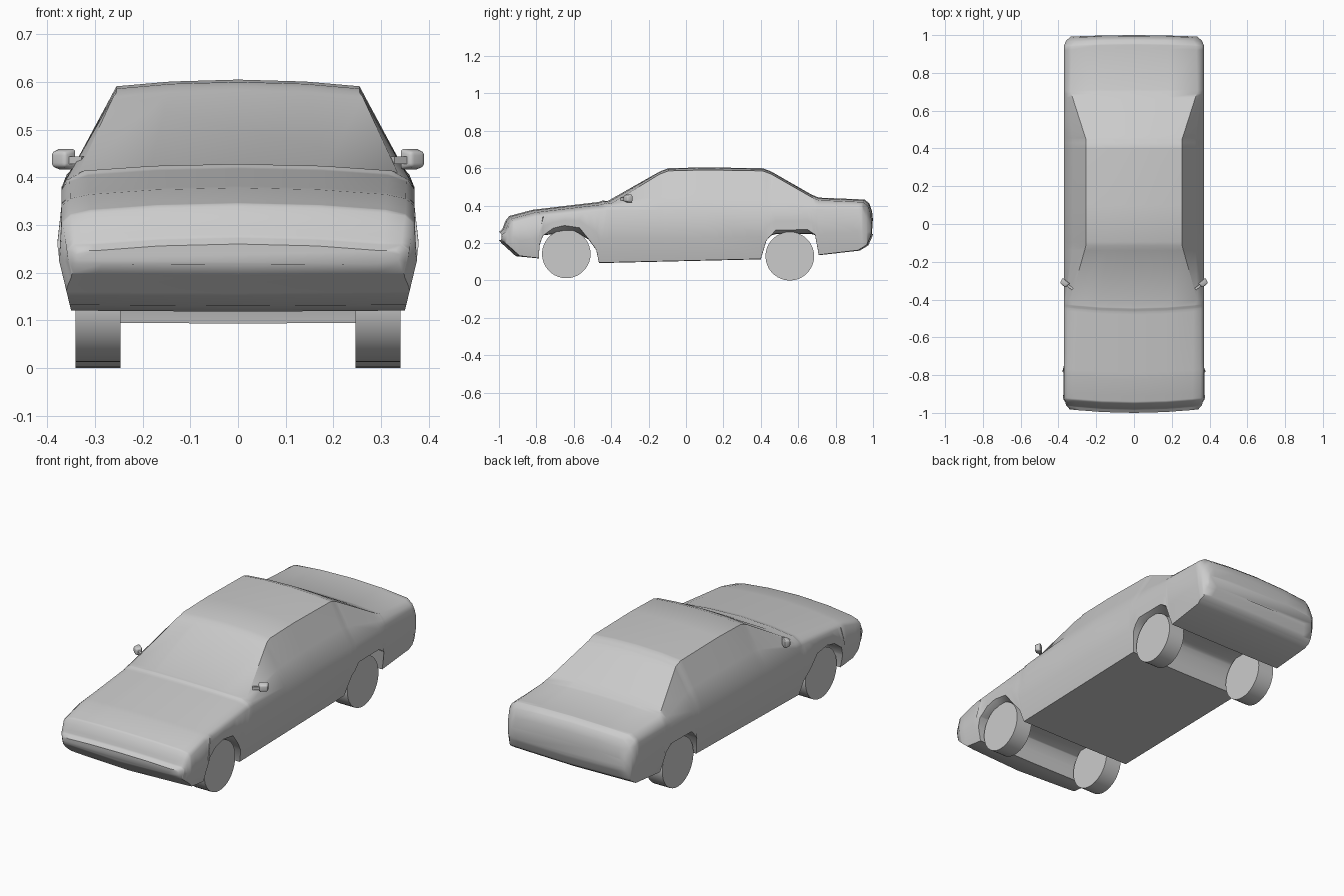
import bpy, bmesh, math
from mathutils import Matrix, Vector

if "Cube" in bpy.data.objects:
    bpy.data.objects.remove(bpy.data.objects["Cube"])

# Body profiles as (y, value) polylines
TOP = [(-1, .26), (-.982, .275), (-.965, .32), (-.945, .345), (-.82, .378), (-.465, .42),
       (-.445, .428), (-.42, .424), (-.14, .583), (-.095, .6), (.1, .605), (.41, .6),
       (.455, .583), (.67, .46), (.71, .443), (.955, .433), (.98, .412), (.995, .37), (1, .32)]
BOTTOM = [(-1, .218), (-.985, .2), (-.91, .132), (-.787, .12), (-.783, .19), (-.765, .24),
          (-.71, .28), (-.65, .294), (-.57, .282), (-.52, .22), (-.48, .165), (-.465, .095),
          (.4, .115), (.43, .215), (.48, .27), (.65, .272), (.69, .245), (.71, .137),
          (.93, .162), (.975, .19), (.995, .235), (1, .255)]
BELT = [(-1, .238), (-.98, .25), (-.95, .305), (-.82, .34), (-.45, .375), (.95, .38), (1, .29)]
WIDTH = [(-1, .34), (-.98, .36), (-.94, .37), (.955, .37), (.98, .36), (1, .335)]
TOP_WIDTH = [(-1, .3), (-.95, .31), (-.46, .315), (-.42, .335), (-.115, .255),
             (.45, .255), (.7, .335), (.95, .33), (1, .3)]
FLARE = [(-.975, 0), (-.95, .009), (-.78, .009), (-.76, 0)]


def at(profile, y):
    """Linear lookup in a profile."""
    if y <= profile[0][0]:
        return profile[0][1]
    for (a, va), (b, vb) in zip(profile, profile[1:]):
        if y <= b:
            return va + (vb - va) * (y - a) / (b - a)
    return profile[-1][1]


def half_section(y):
    top, bot = at(TOP, y), at(BOTTOM, y)
    w, wt = at(WIDTH, y), at(TOP_WIDTH, y)
    belt = min(at(BELT, y), top - .02)
    edge = top - .014
    mid = .45 * belt + .55 * bot
    flare = at(FLARE, y)
    tuck = lambda z: w + flare - max(0, .24 - z) * .24
    bulge = .012 * max(0, 1 - (edge - belt) / .12)
    inner = min(bot, .25)
    pts = [(0, top), (wt * .55, top - .004), (wt, edge),
           (wt + (w - wt) * .6 + bulge * .6, edge + (belt - edge) * .6 + bulge * .6),
           (w, belt), (tuck(mid), mid), (tuck(bot), bot),
           (tuck(bot) - .05, inner), (0, inner - .002)]
    out = []
    for i, (x, z) in enumerate(pts):
        bow = 0
        if y < -.85 or (y < -.4 and i < 5):
            bow = .022
        elif y > .85:
            bow = -.01
        out.append(Vector((x, y + bow * (x / .37) ** 2, z)))
    return out


def make_object(name, bm, angle=50):
    bmesh.ops.recalc_face_normals(bm, faces=bm.faces)
    me = bpy.data.meshes.new(name)
    bm.to_mesh(me)
    bm.free()
    ob = bpy.data.objects.new(name, me)
    bpy.context.collection.objects.link(ob)
    bpy.ops.object.select_all(action='DESELECT')
    ob.select_set(True)
    bpy.context.view_layer.objects.active = ob
    bpy.ops.object.shade_smooth_by_angle(angle=math.radians(angle))
    return ob


# Car body: sections lofted from nose to tail
bm = bmesh.new()
stations = sorted({y for p in (TOP, BOTTOM, BELT, WIDTH, TOP_WIDTH, FLARE) for y, _ in p})
rings = []
for y in stations:
    half = half_section(y)
    mirrored = [Vector((-p.x, p.y, p.z)) for p in half[-2:0:-1]]
    rings.append([bm.verts.new(p) for p in half + mirrored])
n = len(rings[0])
for a, b in zip(rings, rings[1:]):
    for i in range(n):
        bm.faces.new((a[i], a[(i + 1) % n], b[(i + 1) % n], b[i]))
bm.faces.new(rings[0])
bm.faces.new(rings[-1])
make_object("car_body", bm)

# Wheels
for label, y, z in (("front", -.64, .142), ("rear", .555, .13)):
    for side, s in (("right", 1), ("left", -1)):
        bm = bmesh.new()
        bmesh.ops.create_cone(bm, cap_ends=True, segments=36, radius1=.13, radius2=.13, depth=.094,
                              matrix=Matrix.Translation((s * .294, y, z)) @ Matrix.Rotation(math.pi / 2, 4, 'Y'))
        make_object(f"{label}_wheel_{side}", bm, 30)

# Door mirrors: rounded housing on a short stalk
for side, s in (("right", 1), ("left", -1)):
    bm = bmesh.new()
    bmesh.ops.create_cube(bm, size=1)
    for v in bm.verts:
        if v.co.y < 0:
            v.co.x *= .75
            v.co.z *= .7
    bmesh.ops.bevel(bm, geom=bm.edges[:], offset=.18, segments=3, profile=.5, affect='EDGES')
    turn = Matrix.Rotation(s * math.radians(38), 4, 'Z')
    bmesh.ops.transform(bm, verts=bm.verts, matrix=Matrix.Translation((s * .368, -.312, .438))
                        @ turn @ Matrix.Diagonal((.05, .032, .046, 1)))
    bmesh.ops.create_cube(bm, size=1, matrix=Matrix.Translation((s * .341, -.332, .436))
                          @ turn @ Matrix.Diagonal((.04, .012, .016, 1)))
    make_object(f"door_mirror_{side}", bm, 40)
